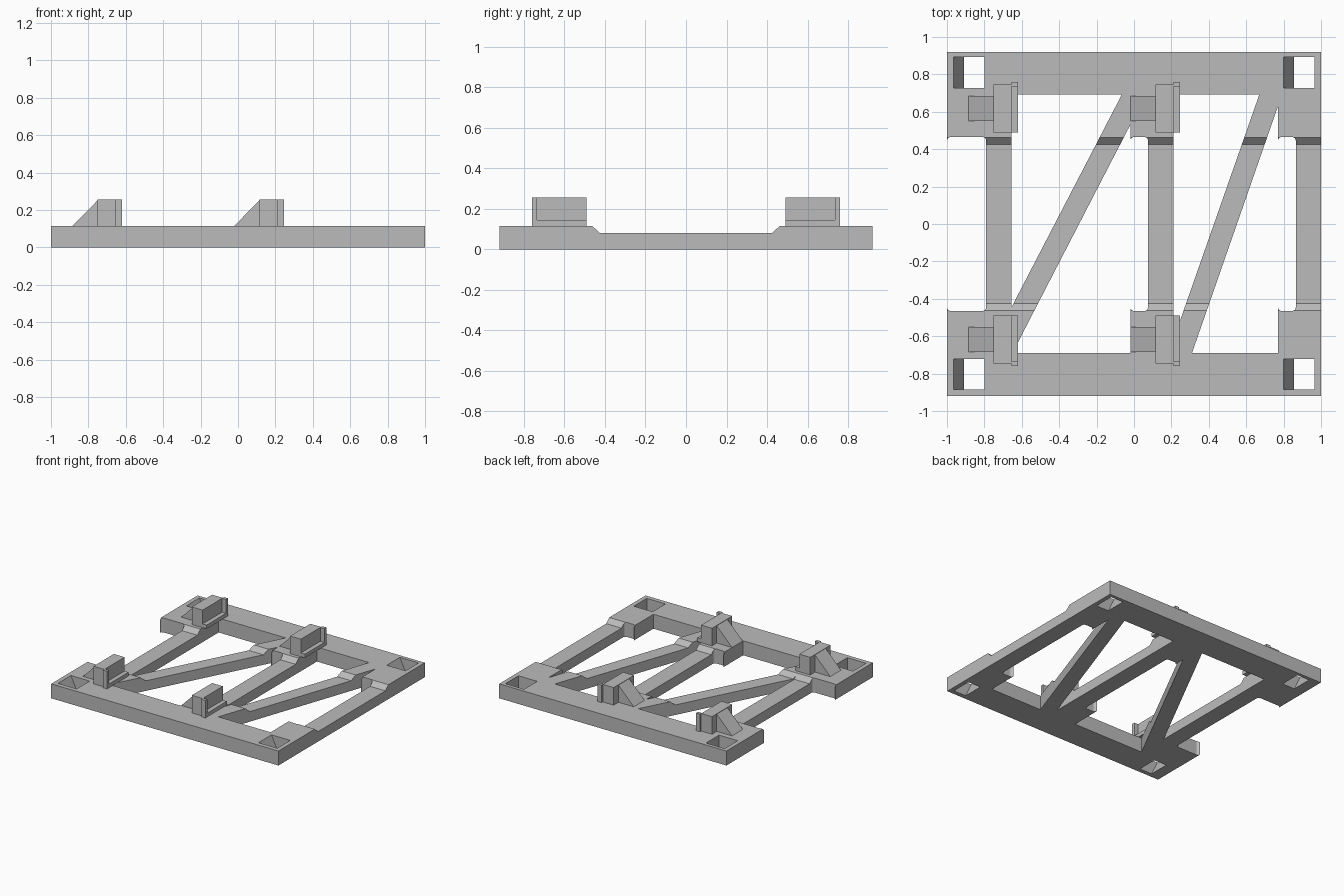
import bpy, bmesh, math

if "Cube" in bpy.data.objects:
    bpy.data.objects.remove(bpy.data.objects["Cube"])

grey = bpy.data.materials.new("light_grey")
grey.diffuse_color = (0.5, 0.5, 0.5, 1)
grey.use_nodes = True
grey.node_tree.nodes["Principled BSDF"].inputs["Base Color"].default_value = grey.diffuse_color

TOP, LOW = 0.115, 0.08      # deck height and thin beam height
EDGE, R = 0.465, 0.02       # notch end and notch corner radius


def link(name, mesh):
    ob = bpy.data.objects.new(name, mesh)
    bpy.context.collection.objects.link(ob)
    mesh.materials.clear()
    mesh.materials.append(grey)
    return ob


def prism(name, pts, a, b, axis):
    """Extrude a profile: axis 'x' takes (y, z) points, 'y' takes (x, z) points."""
    bm = bmesh.new()
    place = {'x': lambda p, t: (t, p[0], p[1]),
             'y': lambda p, t: (p[0], t, p[1])}[axis]
    face = bm.faces.new([bm.verts.new(place(p, a)) for p in pts])
    ext = bmesh.ops.extrude_face_region(bm, geom=[face])
    for v in ext['geom']:
        if isinstance(v, bmesh.types.BMVert):
            v.co['xyz'.index(axis)] = b
    bmesh.ops.recalc_face_normals(bm, faces=bm.faces)
    me = bpy.data.meshes.new(name)
    bm.to_mesh(me)
    bm.free()
    return link(name, me)


def box(name, x, y, z):
    return prism(name, [(x[0], z[0]), (x[1], z[0]), (x[1], z[1]), (x[0], z[1])], *y, 'y')


def boolean(ob, other, op):
    """Apply a boolean and delete the helper."""
    mod = ob.modifiers.new("cut", 'BOOLEAN')
    mod.object, mod.operation, mod.solver = other, op, 'EXACT'
    dg = bpy.context.evaluated_depsgraph_get()
    dg.update()
    me = bpy.data.meshes.new_from_object(ob.evaluated_get(dg))
    ob.modifiers.clear()
    ob.data = me
    bpy.data.objects.remove(other)


def notch(x0, x1):
    """Rounded slot outline beside a beam, from front left round to back left."""
    def arc(cx, cy, a0):
        return [(cx + R * math.cos(math.radians(a0 + 22.5 * i)),
                 cy + R * math.sin(math.radians(a0 + 22.5 * i))) for i in range(5)]
    c = EDGE - R
    return (arc(x0 + R, -c, 180) + arc(x1 - R, -c, 270)
            + arc(x1 - R, c, 0) + arc(x0 + R, c, 90))


# Frame plan: outer outline plus the openings around beams and diagonal braces
outlines = [
    [(1, -0.92), (1, 0.92), (-1, 0.92)] + notch(-1, -0.79)[::-1] + [(-1, -0.92)],
    [(-0.655, -0.445), (-0.655, 0.692), (-0.065, 0.692)],
    [(-0.65, -0.69), (-0.02, -0.69)] + notch(-0.02, 0.075) + [(-0.02, 0.53)],
    [(0.21, -0.62), (0.21, 0.692), (0.67, 0.692)],
    [(0.31, -0.69), (0.77, -0.69)] + notch(0.77, 0.865) + [(0.77, 0.63)],
]
cu = bpy.data.curves.new("plan", 'CURVE')
cu.dimensions, cu.fill_mode, cu.extrude = '2D', 'BOTH', 0.2
for pts in outlines:
    sp = cu.splines.new('POLY')
    sp.points.add(len(pts) - 1)
    for p, (x, y) in zip(sp.points, pts):
        p.co = (x, y, 0, 1)
    sp.use_cyclic_u = True
plan = bpy.data.objects.new("plan", cu)
bpy.context.collection.objects.link(plan)
bpy.context.view_layer.update()
dg = bpy.context.evaluated_depsgraph_get()
me = bpy.data.meshes.new_from_object(plan.evaluated_get(dg))
bpy.data.objects.remove(plan)
bm = bmesh.new()
bm.from_mesh(me)
bmesh.ops.remove_doubles(bm, verts=bm.verts, dist=1e-4)
bmesh.ops.recalc_face_normals(bm, faces=bm.faces)
for f in bm.faces:
    f.smooth = False
bm.to_mesh(me)
bm.free()
frame = link("frame", me)

# Side profile: full height at both ends, ramping down to the thin middle
side = [(-1.1, 0), (1.1, 0), (1.1, TOP), (0.462, TOP), (0.425, LOW),
        (-0.425, LOW), (-0.462, TOP), (-1.1, TOP)]
boolean(frame, prism("side_profile", side, -1.2, 1.2, 'x'), 'INTERSECT')

# Corner sockets with one sloping wall
for x in (-0.965, 0.80):
    for y0, y1 in ((-0.885, -0.722), (0.728, 0.892)):
        s = 0.055 / TOP
        w = [(x + 0.055 + s * 0.05, -0.05), (x + 0.165, -0.05),
             (x + 0.165, TOP + 0.05), (x - s * 0.05, TOP + 0.05)]
        boolean(frame, prism("socket", w, y0, y1, 'y'), 'DIFFERENCE')

# Four clips: block, bracing wedge behind it, and an L-shaped lip
H = 0.255
for xn, x in (("left", -0.655), ("middle", 0.21)):
    for yn, s in (("front", -1), ("back", 1)):
        tag = f"_{yn}_{xn}"

        def span(a, b):
            return sorted((s * a, s * b))
        box("clip_block" + tag, (x - 0.095, x), span(0.49, 0.745), (TOP, H))
        prism("clip_wedge" + tag,
              [(x - 0.23, TOP), (x - 0.095, TOP), (x - 0.095, H - 0.003)],
              *span(0.55, 0.685), 'y')
        box("clip_lip_bottom" + tag, (x, x + 0.035), span(0.49, 0.735), (TOP, 0.145))
        box("clip_lip_side" + tag, (x, x + 0.035), span(0.735, 0.76), (TOP, H))
